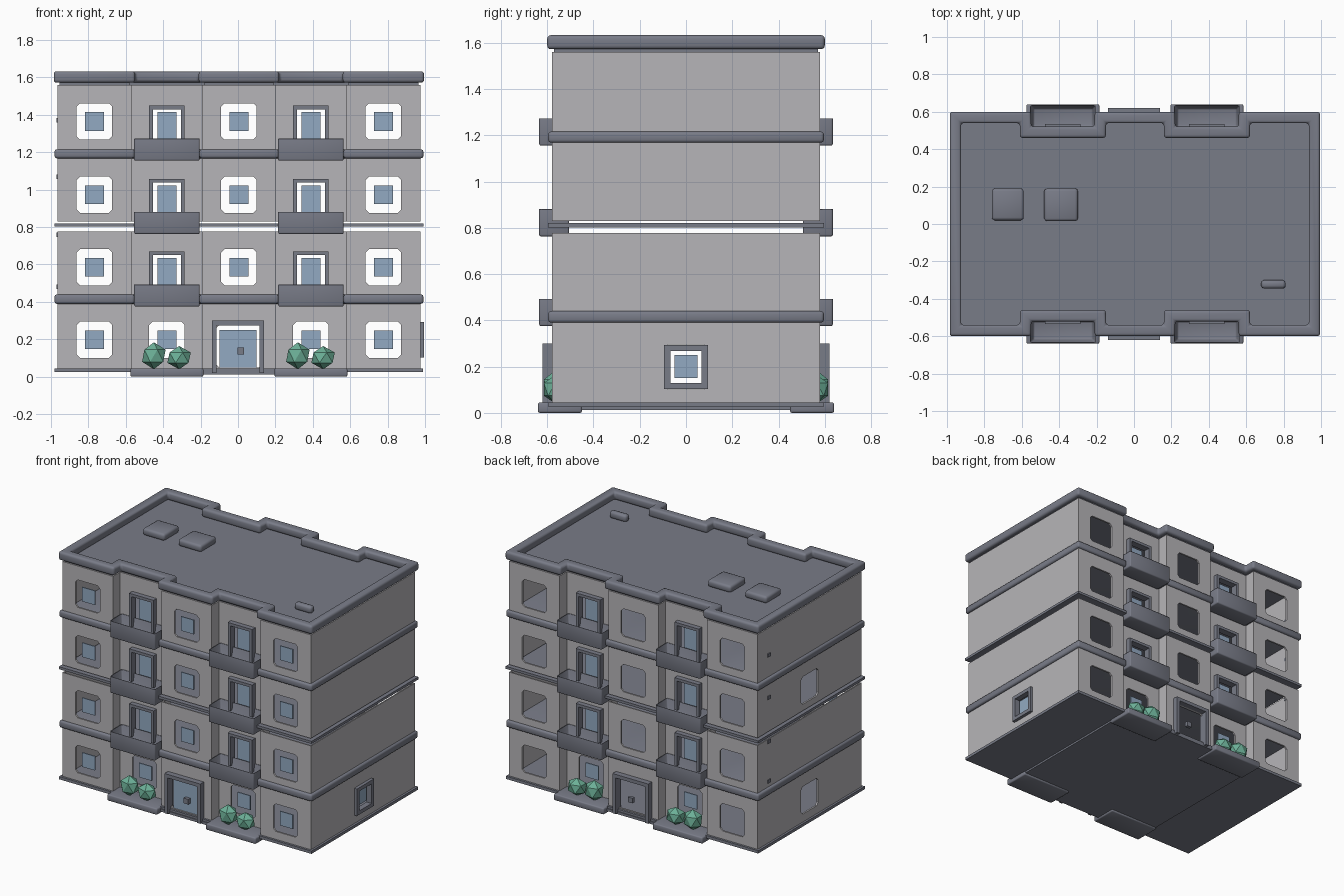
import bpy, bmesh
from mathutils import Vector

if "Cube" in bpy.data.objects:
    bpy.data.objects.remove(bpy.data.objects["Cube"])

def material(name, rgb):
    m = bpy.data.materials.new(name)
    m.use_nodes = True
    m.diffuse_color = (*rgb, 1)
    m.node_tree.nodes["Principled BSDF"].inputs["Base Color"].default_value = (*rgb, 1)
    return m

WALL = material("light grey wall", (0.47, 0.46, 0.48))
TRIM = material("slate grey trim", (0.19, 0.2, 0.245))
GLASS = material("blue glass", (0.29, 0.4, 0.54))
LEAF = material("leaf green", (0.15, 0.43, 0.31))

def finish(name, bm, mat, bevel=0, segments=2):
    me = bpy.data.meshes.new(name)
    bm.to_mesh(me)
    bm.free()
    ob = bpy.data.objects.new(name, me)
    bpy.context.collection.objects.link(ob)
    me.materials.append(mat)
    if bevel:
        b = ob.modifiers.new("soft edges", "BEVEL")
        b.width, b.segments, b.limit_method = bevel, segments, "ANGLE"
        me.shade_smooth()
    return ob

def add_box(bm, x0, x1, y0, y1, z0, z1):
    r = bmesh.ops.create_cube(bm, size=1)
    for v in r["verts"]:
        v.co = Vector((x0 if v.co.x < 0 else x1, y0 if v.co.y < 0 else y1, z0 if v.co.z < 0 else z1))
    return r["verts"]

def box(name, mat, *bounds, bevel=0):
    bm = bmesh.new()
    add_box(bm, *bounds)
    return finish(name, bm, mat, bevel)

# Footprint with two recessed bays on each long side
LEFT, RIGHT, DEEP, RECESS = -0.965, 0.975, 0.58, 0.5
BAYS = [LEFT, -0.57, -0.19, 0.2, 0.58, RIGHT]
front = []
for i in range(5):
    y = -RECESS if i % 2 else -DEEP
    front += [(BAYS[i], y), (BAYS[i + 1], y)]
OUTLINE = front + [(x, -y) for x, y in reversed(front)]

def offset(d):
    pts, n = [], len(OUTLINE)
    for i in range(n):
        a, b, c = (Vector(OUTLINE[(i + k) % n]) for k in (-1, 0, 1))
        e, f = (b - a).normalized(), (c - b).normalized()
        pts.append((b.x + d * (e.y + f.y), b.y - d * (e.x + f.x)))
    return pts

def slab(name, d, z0, z1, bevel=0):
    bm = bmesh.new()
    low = [bm.verts.new((x, y, z0)) for x, y in offset(d)]
    top = [bm.verts.new((x, y, z1)) for x, y in offset(d)]
    n = len(low)
    bm.faces.new(low[::-1])
    bm.faces.new(top)
    for i in range(n):
        j = (i + 1) % n
        bm.faces.new((low[i], low[j], top[j], top[i]))
    return finish(name, bm, TRIM, bevel)

def ring(name, d_in, d_out, z0, z1, bevel):
    bm = bmesh.new()
    loops = [[bm.verts.new((x, y, z)) for x, y in offset(d)]
             for d, z in ((d_out, z0), (d_out, z1), (d_in, z1), (d_in, z0))]
    n = len(loops[0])
    for k in range(4):
        a, b = loops[k], loops[(k + 1) % 4]
        for i in range(n):
            j = (i + 1) % n
            bm.faces.new((a[i], a[j], b[j], b[i]))
    return finish(name, bm, TRIM, bevel, 3)

# Wall panel from p to q, with an optional chamfered opening (half width, bottom, top)
def panel(bm, p, q, z0, z1, hole=None):
    p, q = Vector(p), Vector(q)
    mid, u = (p + q) / 2, (q - p).normalized()
    half = (q - p).length / 2
    vert = lambda s, z: bm.verts.new((*(mid + u * s), z))
    o = [vert(-half, z0), vert(half, z0), vert(half, z1), vert(-half, z1)]
    if not hole:
        bm.faces.new(o)
        return
    w, a, b = hole
    c = 0.018
    h = [vert(s, z) for s, z in ((-w, a + c), (c - w, a), (w - c, a), (w, a + c),
                                 (w, b - c), (w - c, b), (c - w, b), (-w, b - c))]
    for k in range(4):
        bm.faces.new((o[k], h[2 * k + 1], h[2 * k]))
        bm.faces.new((o[k], o[(k + 1) % 4], h[(2 * k + 2) % 8], h[2 * k + 1]))

FLOORS = [(0.045, 0.395), (0.44, 0.777), (0.83, 1.17), (1.215, 1.56)]
CENTRES = [0.198, 0.585, 0.973, 1.365]
for level, ((z0, z1), c) in enumerate(zip(FLOORS, CENTRES)):
    window = (0.095, c - 0.097, c + 0.097)
    bm = bmesh.new()
    n = len(OUTLINE)
    for i in range(n):
        p, q = OUTLINE[i], OUTLINE[(i + 1) % n]
        hole = None
        if p[1] == q[1]:
            bay = (i // 2) % 5
            hole = window
            if level == 0 and bay == 2:
                hole = (0.125, z0 + 0.005, 0.275)
            elif level and bay % 2:
                hole = (0.09, z0 + 0.005, c + 0.08)
        elif abs(p[1] - q[1]) > 1:
            if (p[0] > 0 and level == 0) or (p[0] < 0 and level in (0, 2)):
                hole = window
        panel(bm, p, q, z0, z1, hole)
    bmesh.ops.remove_doubles(bm, verts=bm.verts, dist=0.0005)
    walls = finish(f"storey_walls_{level + 1}", bm, WALL)
    s = walls.modifiers.new("thickness", "SOLIDIFY")
    s.thickness, s.offset = 0.012, -1

# Slabs, ledges, roof and parapet
slab("base_slab", 0.015, 0.025, 0.045)
slab("ledge_lower", 0.016, 0.39, 0.44, 0.012)
slab("ledge_middle", 0.016, 0.802, 0.82)
slab("ledge_upper", 0.016, 1.168, 1.216, 0.012)
slab("roof", -0.01, 1.555, 1.575)
ring("parapet", -0.04, 0.02, 1.572, 1.633, 0.016)

# Roof units
for name, b in {"roof_unit_left": (-0.76, -0.59, 0.02, 0.19),
                "roof_unit_right": (-0.48, -0.3, 0.015, 0.19),
                "roof_vent": (0.68, 0.81, -0.345, -0.3)}.items():
    box(name, TRIM, *b, 1.57, 1.62, bevel=0.015)

def frame(name, x, y, w, z0, z1, t, d):
    bm = bmesh.new()
    for sx in (-1, 1):
        a, b = sorted((x + sx * w, x + sx * (w - t)))
        add_box(bm, a, b, y - d, y + d, z0, z1)
    add_box(bm, x - w, x + w, y - d, y + d, z1 - t, z1)
    return finish(name, bm, TRIM)

# Facades: panes, balcony doors, balconies and planters
for side, sy in (("front", -1), ("back", 1)):
    for level, c in enumerate(CENTRES):
        z0 = FLOORS[level][0]
        for bay in range(5):
            x = (BAYS[bay] + BAYS[bay + 1]) / 2
            recessed = bay % 2 == 1
            y = sy * ((RECESS if recessed else DEEP) - 0.012)
            tag = f"{side}_{level + 1}_{bay + 1}"
            if level and recessed:
                box("door_pane_" + tag, GLASS, x - 0.05, x + 0.05, y - 0.004, y + 0.004, z0, c + 0.05)
                frame("door_frame_" + tag, x, sy * (RECESS + 0.01), 0.095, z0, c + 0.085, 0.02, 0.025)
                # Balcony tub, open at the top
                bm = bmesh.new()
                ya, yb = sorted((sy * 0.505, sy * 0.635))
                add_box(bm, x - 0.175, x + 0.175, ya, yb, c - 0.21, c - 0.087)
                top = max(bm.faces, key=lambda f: f.calc_center_median().z)
                bmesh.ops.inset_region(bm, faces=[top], thickness=0.025)
                bmesh.ops.translate(bm, verts=top.verts, vec=(0, 0, -0.09))
                finish("balcony_" + tag, bm, TRIM, 0.008)
            elif (side == "front" or recessed) and not (level == 0 and bay == 2):
                box("window_pane_" + tag, GLASS, x - 0.05, x + 0.05, y - 0.004, y + 0.004, c - 0.05, c + 0.05)
    for bay in (1, 3):
        x = (BAYS[bay] + BAYS[bay + 1]) / 2
        ya, yb = sorted((sy * 0.45, sy * 0.64))
        box(f"planter_{side}_{bay}", TRIM, x - 0.195, x + 0.195, ya, yb, 0, 0.045, bevel=0.008)
        for k, (dx, h) in enumerate(((-0.07, 0.072), (0.065, 0.062))):
            bm = bmesh.new()
            bmesh.ops.create_icosphere(bm, subdivisions=1, radius=1)
            for v in bm.verts:
                v.co = Vector((x + dx + v.co.x * 0.07, sy * 0.565 + v.co.y * 0.058, 0.04 + h + v.co.z * h))
            finish(f"bush_{side}_{bay}_{k + 1}", bm, LEAF)
    # Entrance surround and handle
    frame("entrance_frame_" + side, 0, sy * (DEEP + 0.01), 0.14, 0.02, 0.3, 0.025, 0.03)
    box("entrance_handle_" + side, TRIM, -0.003, 0.033, sy * 0.59 - 0.012, sy * 0.59 + 0.012, 0.12, 0.156)
box("entrance_door", GLASS, -0.1, 0.1, -0.575, -0.565, 0.02, 0.25)
box("entrance_step", TRIM, -0.19, 0.2, -0.6, 0.6, 0.012, 0.03)

# Sagging underside strips
for x in (-0.38, 0.39):
    box("underside_strip", TRIM, x - 0.19, x + 0.19, -0.47, 0.47, 0.012, 0.03)

# Right side window
box("side_pane", GLASS, RIGHT - 0.015, RIGHT - 0.007, -0.05, 0.05, 0.15, 0.25)
bm = bmesh.new()
for s in (-1, 1):
    a, b = sorted((s * 0.095, s * 0.068))
    add_box(bm, RIGHT - 0.02, RIGHT + 0.02, a, b, 0.103, 0.293)
    m = 0.198 + s * 0.082
    add_box(bm, RIGHT - 0.02, RIGHT + 0.02, -0.095, 0.095, m - 0.013, m + 0.013)
finish("side_window_frame", bm, TRIM)

# Small wall vents
for i, z in enumerate((0.48, 0.76, 1.07, 1.37)):
    box(f"wall_vent_{i + 1}", TRIM, LEFT - 0.006, LEFT + 0.01, 0.44, 0.47, z - 0.012, z + 0.012)
